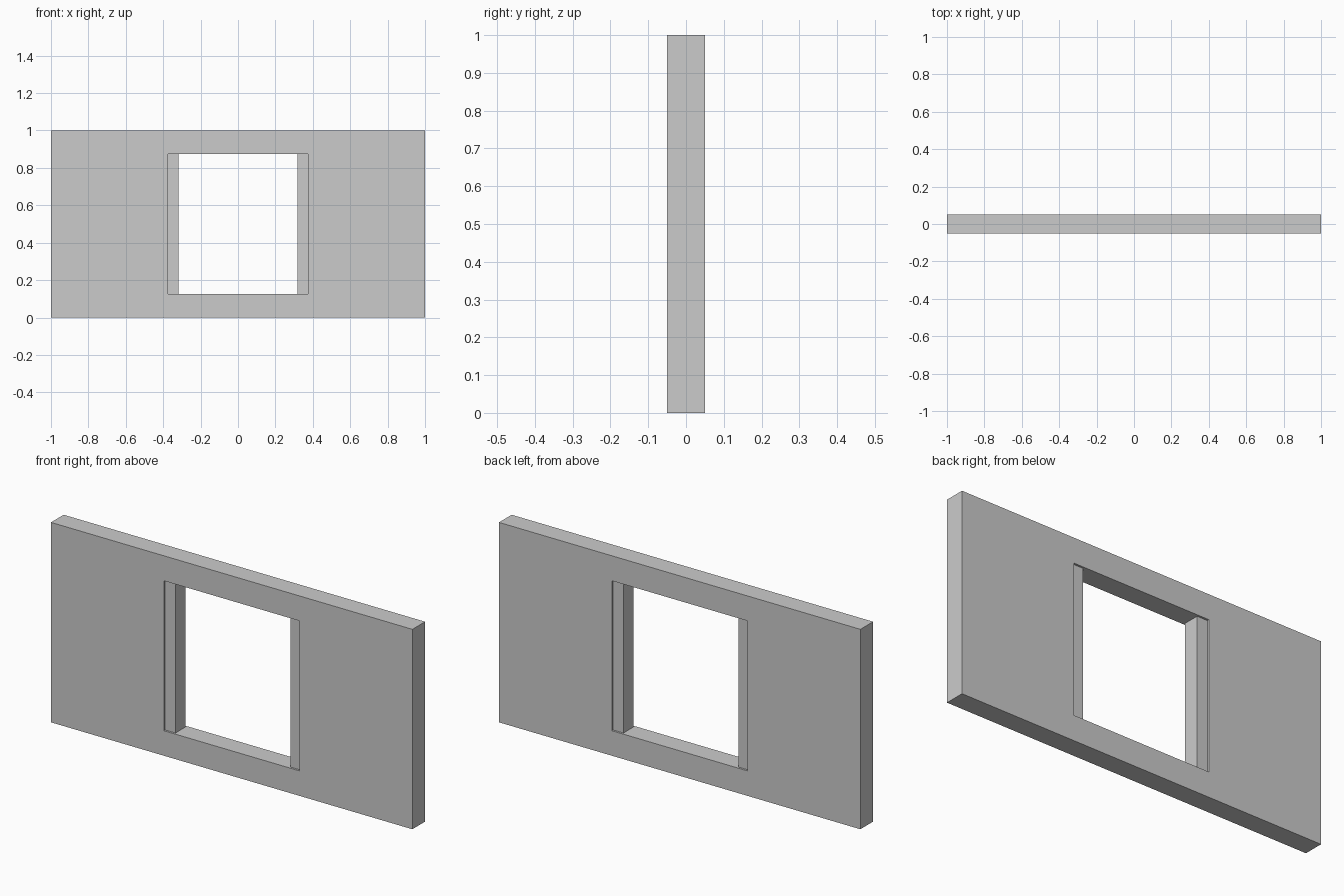
import bpy, bmesh

if "Cube" in bpy.data.objects:
    bpy.data.objects.remove(bpy.data.objects["Cube"])

W, H, T = 1.0, 1.0, 0.05            # wall half width, height, half thickness
OX, Z0, Z1 = 0.375, 0.125, 0.875    # opening half width, sill and head heights
JAMB, RECESS = 0.057, 0.01          # jamb width and setback from wall faces


def finish(name, bm):
    bmesh.ops.recalc_face_normals(bm, faces=bm.faces)
    mesh = bpy.data.meshes.new(name)
    bm.to_mesh(mesh)
    bm.free()
    obj = bpy.data.objects.new(name, mesh)
    bpy.context.collection.objects.link(obj)
    return obj


def rect(bm, hx, za, zb, y):
    return [bm.verts.new((x, y, z)) for x, z in
            ((-hx, za), (hx, za), (hx, zb), (-hx, zb))]


# Wall panel with a rectangular opening: four loops joined into a closed ring
bm = bmesh.new()
loops = [rect(bm, W, 0, H, -T), rect(bm, W, 0, H, T),
         rect(bm, OX, Z0, Z1, T), rect(bm, OX, Z0, Z1, -T)]
for a, b in zip(loops, loops[1:] + loops[:1]):
    for i in range(4):
        j = (i + 1) % 4
        bm.faces.new((a[i], a[j], b[j], b[i]))
finish("wall_panel", bm)

# Jambs lining both sides of the opening, set back from both wall faces
for side, name in ((-1, "left_jamb"), (1, "right_jamb")):
    bm = bmesh.new()
    bmesh.ops.create_cube(bm, size=1)
    bmesh.ops.scale(bm, vec=(JAMB, 2 * (T - RECESS), Z1 - Z0), verts=bm.verts)
    bmesh.ops.translate(bm, vec=(side * (OX - JAMB / 2), 0, (Z0 + Z1) / 2),
                        verts=bm.verts)
    finish(name, bm)
